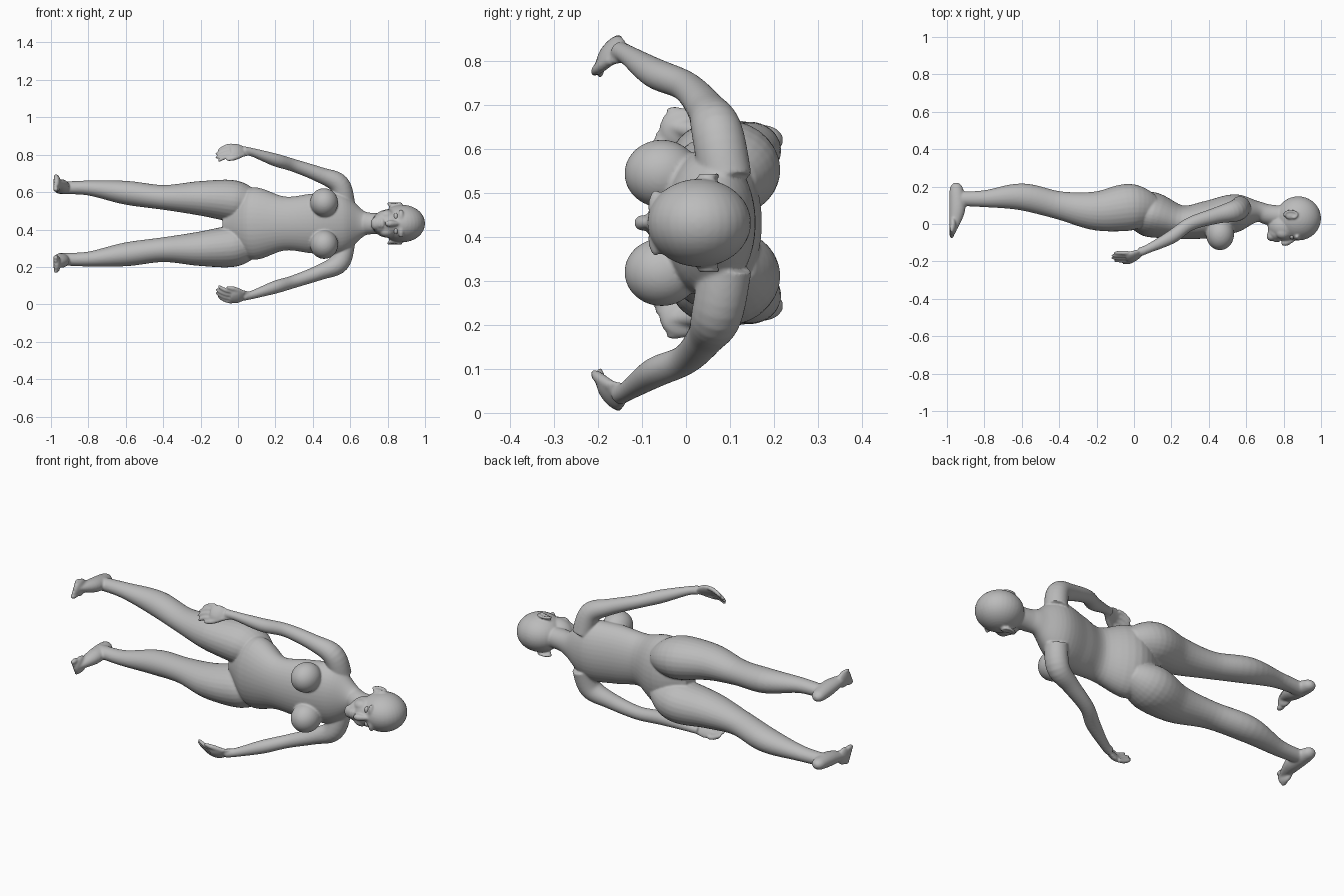
import bpy, bmesh, math
from mathutils import Vector, Matrix

cube = bpy.data.objects.get("Cube")
if cube:
    bpy.data.objects.remove(cube, do_unlink=True)

ALONG, DEPTH, SIDEWAYS = Vector((1, 0, 0)), Vector((0, 1, 0)), Vector((0, 0, 1))
MIDDLE = 0.432  # height of the symmetry plane of the reclining figure

shade = (0.5, 0.5, 0.5, 1)
grey = bpy.data.materials.new("plain_grey")
grey.use_nodes = True
grey.diffuse_color = shade
grey.node_tree.nodes["Principled BSDF"].inputs["Base Color"].default_value = shade


def spline(rows, steps=6):
    """Smooth curve through rows of (along, depth, sideways, radius)."""
    rows = [Vector(row) for row in rows]
    padded = [rows[0]] + rows + [rows[-1]]
    result = []
    for before, start, end, after in zip(padded, padded[1:], padded[2:], padded[3:]):
        leave, arrive = (end - before) / 2, (after - start) / 2
        for step in range(steps):
            t = step / steps
            ease = t * t * (3 - 2 * t)
            result.append(start.lerp(end, ease) + leave * t * (1 - t) ** 2
                          - arrive * t * t * (1 - t))
    return result + [rows[-1]]


def loft(bm, rows, up, side=1, flat=lambda along: 1, sides=28):
    """Skin elliptical rings along a path; flat gives the width per height."""
    points = spline(rows)
    centres = [point.xyz for point in points]
    last = len(points) - 1
    rings = []
    for i, (centre, point) in enumerate(zip(centres, points)):
        ahead = (centres[min(i + 1, last)] - centres[max(i - 1, 0)]).normalized()
        tall = (up - ahead * up.dot(ahead)).normalized()
        wide = ahead.cross(tall) * flat(centre.x)
        ring = []
        for k in range(sides):
            angle = math.tau * k / sides
            spot = centre + (tall * math.cos(angle) + wide * math.sin(angle)) * point.w
            spot.z *= side
            ring.append(bm.verts.new(spot))
        rings.append(ring)
    for ring, following in zip(rings, rings[1:]):
        for k in range(sides):
            bm.faces.new((ring[k - 1], ring[k], following[k], following[k - 1]))
    bm.faces.new(rings[0])
    bm.faces.new(rings[-1])


def ball(bm, centre, radii, side=1):
    place = Matrix.Translation((centre[0], centre[1], centre[2] * side))
    bmesh.ops.create_uvsphere(bm, u_segments=32, v_segments=20, radius=1,
                              matrix=place @ Matrix.Diagonal((*radii, 1)))


def finish(bm, name):
    bmesh.ops.recalc_face_normals(bm, faces=bm.faces)
    mesh = bpy.data.meshes.new(name)
    bm.to_mesh(mesh)
    bm.free()
    mesh.materials.append(grey)
    for face in mesh.polygons:
        face.use_smooth = True
    part = bpy.data.objects.new(name, mesh)
    part.location.z = MIDDLE
    bpy.context.collection.objects.link(part)
    return part


def trunk_width(along):
    """Broad trunk that narrows to a round neck."""
    return 1 + 0.6 / (1 + math.exp(60 * (along - 0.67)))


def add_torso(bm):
    loft(bm, [(-.08, .07, 0, .04), (.07, .055, 0, .12), (.25, .01, 0, .09),
              (.4, .025, 0, .1), (.55, .06, 0, .1), (.66, .066, 0, .056),
              (.72, .05, 0, .055), (.82, .04, 0, .055)], DEPTH, flat=trunk_width, sides=40)


def add_leg(bm, side):
    # Buttock, thigh, knee, calf and ankle
    loft(bm, [(.1, .08, .09, .08), (-.02, .09, .12, .125), (-.2, .07, .135, .105),
              (-.4, .1, .14, .075), (-.6, .145, .165, .072), (-.8, .135, .19, .045),
              (-.95, .135, .19, .038)], DEPTH, side, flat=lambda along: 0.88)
    # Heel, instep and ball of the foot
    loft(bm, [(-.95, .22, .19, .012), (-.95, .19, .19, .035), (-.945, .08, .2, .043),
              (-.97, -.04, .22, .017)], ALONG, side, flat=lambda along: 0.85)
    ball(bm, (-.968, -.01, .215), (.02, .05, .046), side)
    # Toes, largest on the inside
    for toe in range(5):
        size = .014 - .001 * toe
        ball(bm, (-.974, -.05 + .006 * toe, .183 + .018 * toe), (size, size * 2, size), side)


def add_arm(bm, side):
    # Shoulder, elbow and wrist
    loft(bm, [(.57, .09, .1, .06), (.54, .07, .21, .058), (.44, .045, .26, .044),
              (.3, 0, .31, .036), (.2, -.07, .34, .036), (.08, -.13, .38, .024),
              (.03, -.15, .39, .024)], DEPTH, side, flat=lambda along: 0.95)
    # Palm
    across = Vector((0, .6, .8))
    loft(bm, [(.06, -.14, .38, .02), (0, -.17, .39, .042), (-.04, -.18, .39, .036)],
         across, side, flat=lambda along: 0.4)
    # Curling fingers
    for finger in range(4):
        spread = finger - 1.5
        reach = .09 - .006 * spread * spread
        knuckle = Vector((-.03, -.175, .39)) + across * spread * .023
        bend = [(knuckle.x - reach * t, knuckle.y, knuckle.z - .03 * t * t,
                 .011 - .005 * t ** 6) for t in (0, .4, .8, 1)]
        loft(bm, bend, across, side, sides=14)
    # Thumb
    loft(bm, [(.03, -.17, .37, .012), (-.02, -.2, .35, .013), (-.06, -.21, .34, .007)],
         across, side, sides=14)


def add_head(bm):
    # Skull, face, jaw and chin
    ball(bm, (.878, .03, 0), (.122, .118, .1))
    ball(bm, (.805, -.015, 0), (.09, .075, .076))
    ball(bm, (.765, -.045, 0), (.05, .045, .052))
    ball(bm, (.735, -.066, 0), (.026, .026, .034))
    # Nose and lips
    loft(bm, [(.86, -.08, 0, .01), (.81, -.1, 0, .018), (.79, -.095, 0, .01)],
         DEPTH, sides=16)
    for lip in (.757, .772):
        ball(bm, (lip, -.085, 0), (.01, .013, .024))


def add_face_side(bm, side):
    # Cheek and brow
    ball(bm, (.795, -.045, .042), (.04, .035, .03), side)
    ball(bm, (.872, -.068, .035), (.016, .018, .04), side)
    # Ear with a raised rim
    ball(bm, (.838, .045, .097), (.036, .02, .012), side)
    rim = []
    for step in range(10):
        angle = math.tau * step / 12 - 1.2
        rim.append((.838 + .034 * math.cos(angle), .05 + .02 * math.sin(angle), .107, .007))
    loft(bm, rim, SIDEWAYS, side, sides=10)


# One continuous body, blended from the separate forms
body = bmesh.new()
eyes = bmesh.new()
add_torso(body)
add_head(body)
for side in (1, -1):
    add_leg(body, side)
    add_arm(body, side)
    add_face_side(body, side)
    ball(body, (.46, -.055, .112), (.075, .085, .077), side)  # bust
    ball(eyes, (.844, -.067, .038), (.012, .015, .018), side)

figure = finish(body, "body")
blend = figure.modifiers.new("blend", 'REMESH')
blend.mode = 'VOXEL'
blend.voxel_size = .0052
blend.use_smooth_shade = True
soften = figure.modifiers.new("soften", 'SMOOTH')
soften.factor = .5
soften.iterations = 6
finish(eyes, "eyes")
